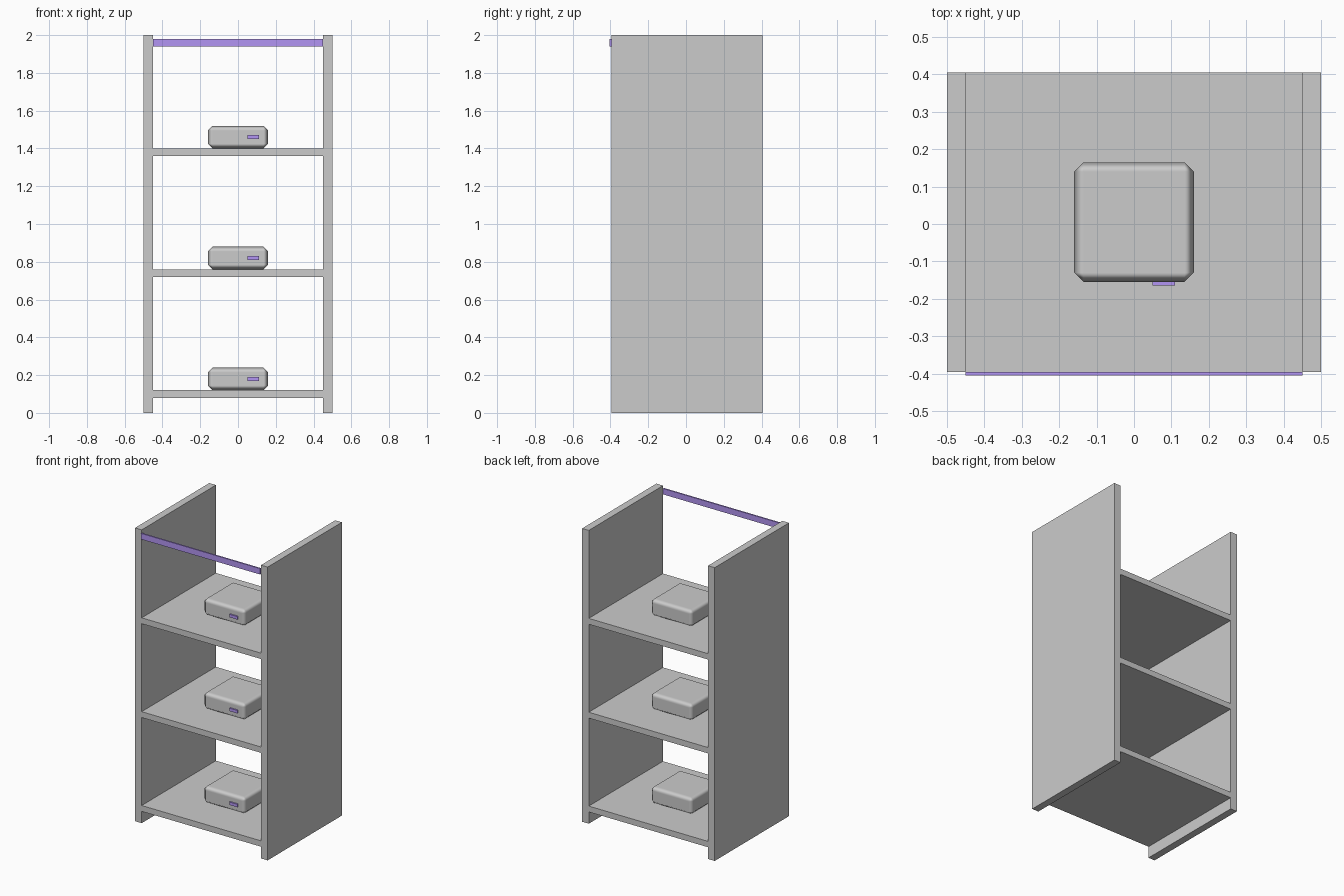
import bpy

if "Cube" in bpy.data.objects:
    bpy.data.objects.remove(bpy.data.objects["Cube"])

CY = 0.005  # body sits slightly back so the front strip balances the depth

accent = bpy.data.materials.new("accent_purple")
accent.diffuse_color = (0.45, 0.3, 0.9, 1.0)
accent.use_nodes = True
accent.node_tree.nodes["Principled BSDF"].inputs["Base Color"].default_value = accent.diffuse_color


def box(name, center, size, mat=None):
    bpy.ops.mesh.primitive_cube_add(size=1, location=center)
    ob = bpy.context.object
    ob.name = name
    ob.scale = size
    bpy.ops.object.transform_apply(location=False, rotation=False, scale=True)
    if mat:
        ob.data.materials.append(mat)
    return ob


# Side panels
for side, sx in (("left", -1), ("right", 1)):
    box(f"{side}_side_panel", (sx * 0.475, CY, 1.0), (0.05, 0.8, 2.0))

# Shelves, each carrying a small rounded device with an indicator light
for level, z in (("lower", 0.1), ("middle", 0.74), ("upper", 1.38)):
    box(f"{level}_shelf", (0, CY, z), (0.9, 0.8, 0.04))

    device = box(f"{level}_device_box", (0, CY, z + 0.08), (0.32, 0.32, 0.12))
    bevel = device.modifiers.new("edge_bevel", 'BEVEL')
    bevel.width = 0.025
    bevel.segments = 1
    bevel.harden_normals = True
    bpy.ops.object.shade_smooth()

    box(f"{level}_indicator_light", (0.08, CY - 0.165, z + 0.08),
        (0.06, 0.01, 0.02), accent)

# Light strip across the top of the front
box("top_light_strip", (0, CY - 0.405, 1.96), (0.9, 0.01, 0.04), accent)
